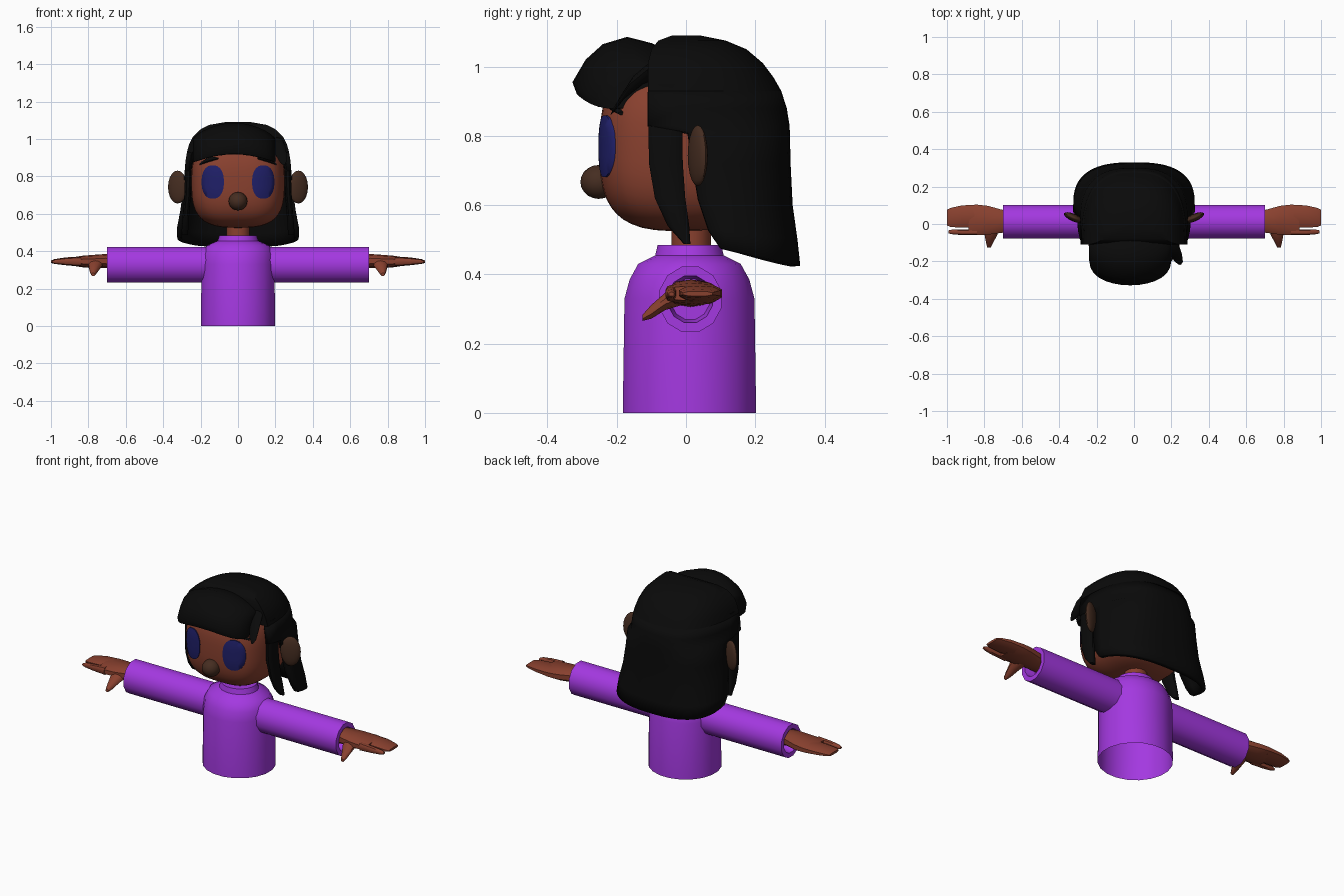
import bpy, bmesh, math
from mathutils import Vector, Matrix

if "Cube" in bpy.data.objects:
    bpy.data.objects.remove(bpy.data.objects["Cube"])


def material(name, rgb):
    m = bpy.data.materials.new(name)
    m.use_nodes = True
    m.diffuse_color = (*rgb, 1)
    m.node_tree.nodes["Principled BSDF"].inputs["Base Color"].default_value = (*rgb, 1)
    return m


PURPLE = material("purple cloth", (0.37, 0.04, 0.75))
SKIN = material("skin", (0.25, 0.052, 0.028))
BROWN = material("dark brown", (0.06, 0.026, 0.015))
BLUE = material("eye blue", (0.014, 0.014, 0.14))
BLACK = material("black hair", (0.003, 0.003, 0.003))

X, Y, Z = Vector((1, 0, 0)), Vector((0, 1, 0)), Vector((0, 0, 1))


def finish(name, bm, mat, mirror=False, thickness=0, angle=40):
    me = bpy.data.meshes.new(name)
    bm.to_mesh(me)
    bm.free()
    me.materials.append(mat)
    for p in me.polygons:
        p.use_smooth = True
    me.set_sharp_from_angle(angle=math.radians(angle))
    ob = bpy.data.objects.new(name, me)
    bpy.context.collection.objects.link(ob)
    if thickness:
        s = ob.modifiers.new("Thickness", "SOLIDIFY")
        s.thickness, s.offset = thickness, -1
    if mirror:
        m = ob.modifiers.new("Mirror", "MIRROR")
        m.use_mirror_merge = False
    return ob


def spow(v, p):
    return math.copysign(abs(v) ** p, v)


def oval(center, u, v, n=12, p=1.0):
    """Closed ring spanned by the half-axes u and v."""
    c = Vector(center)
    turns = [math.tau * (i + 0.5) / n for i in range(n)]
    return [c + u * spow(math.cos(t), p) + v * spow(math.sin(t), p) for t in turns]


def loft(name, rings, mat, closed=True, caps=(True, True), **kw):
    """Skin a list of equally long point rings."""
    bm = bmesh.new()
    rows = [[bm.verts.new(co) for co in r] for r in rings]
    n = len(rows[0])
    for a, b in zip(rows, rows[1:]):
        for j in range(n if closed else n - 1):
            k = (j + 1) % n
            bm.faces.new((a[j], a[k], b[k], b[j]))
    if caps[0]:
        bm.faces.new(rows[0][::-1])
    if caps[1]:
        bm.faces.new(rows[-1])
    return finish(name, bm, mat, **kw)


def ellipsoid(name, center, radii, mat, turn=0, **kw):
    bm = bmesh.new()
    mx = Matrix.Translation(center) @ Matrix.Rotation(turn, 4, "Z") @ Matrix.Diagonal((*radii, 1))
    bmesh.ops.create_uvsphere(bm, u_segments=16, v_segments=10, radius=1, matrix=mx)
    return finish(name, bm, mat, **kw)


# Sweater body, open at the hem
body = [(0, .2, .195), (.33, .198, .19), (.385, .193, .175), (.43, .17, .15),
        (.455, .11, .1), (.485, .1, .093)]
loft("sweater_body", [oval((0, .01, z), X * a, Y * b, 20) for z, a, b in body],
     PURPLE, caps=(False, True))

# Sleeves with a recessed cuff
sleeve = [(.08, .098), (.7, .098), (.7, .07), (.64, .06)]
loft("sleeves", [oval((x, .0125, .328), Y * r * .95, Z * r, 12) for x, r in sleeve],
     PURPLE, mirror=True)

# Hands: palm, finger group, single finger and thumb
def along_x(name, stations, mat, n=10):
    rings = [oval((x, (y0 + y1) / 2, z), Y * (y1 - y0) / 2, Z * h, n, .8)
             for x, y0, y1, z, h in stations]
    loft(name, rings, mat, mirror=True)


along_x("palms", [(.62, -.04, .065, .34, .035), (.71, -.05, .08, .348, .037),
                  (.78, -.06, .1, .345, .035), (.84, -.062, .107, .345, .03),
                  (.885, -.058, .104, .345, .022)], SKIN)
along_x("finger_groups", [(.84, -.02, .105, .345, .027), (.92, -.022, .102, .346, .021),
                          (.98, -.018, .088, .345, .013), (1, -.01, .078, .344, .007)], SKIN)
along_x("small_fingers", [(.84, -.06, -.026, .345, .024), (.92, -.06, -.03, .345, .018),
                          (.975, -.055, -.03, .344, .012), (.992, -.05, -.034, .343, .006)], SKIN)
thumb = [(.755, 0, .345, .045, .03), (.765, -.06, .322, .035, .025),
         (.772, -.1, .292, .02, .02), (.775, -.125, .275, .01, .009)]
loft("thumbs", [oval((x, y, z), X * a, Z * b, 10) for x, y, z, a, b in thumb],
     SKIN, mirror=True)

# Neck
loft("neck", [oval((0, .015, z), X * .062, Y * .058, 16) for z in (.44, .57)], SKIN)

# Head: a rounded block
HEAD_C, HEAD_R, POWER = Vector((0, -.01, .765)), Vector((.25, .24, .24)), 3
bm = bmesh.new()
bmesh.ops.create_cube(bm, size=2)
bmesh.ops.subdivide_edges(bm, edges=bm.edges[:], cuts=11, use_grid_fill=True)
for v in bm.verts:
    k = sum(abs(c) ** POWER for c in v.co) ** (1 / POWER)
    v.co = HEAD_C + (v.co / k) * HEAD_R
finish("head", bm, SKIN, angle=60)


def on_face(x, z, lift):
    """Point on the front of the head, raised by lift."""
    rest = 1 - abs(x / HEAD_R.x) ** POWER - abs((z - HEAD_C.z) / HEAD_R.z) ** POWER
    return Vector((x, HEAD_C.y - HEAD_R.y * max(rest, 0) ** (1 / POWER) - lift, z))


# Eyes laid over the curved face
eye = []
for s, lift in ((1, -.003), (1, .005), (.7, .007), (.35, .007), (.05, .007)):
    ring = oval((.135, 0, .77), X * .06 * s, Z * .09 * s, 24, .88)
    eye.append([on_face(p.x, p.z, lift) for p in ring])
loft("eyes", eye, BLUE, caps=(False, True), mirror=True, angle=60)

# Eyebrows
brow = [(.105, .897, .005), (.14, .893, .012), (.175, .882, .012), (.205, .865, .005)]
loft("eyebrows", [oval(on_face(x, z, .002), Y * .01, Z * r, 8) for x, z, r in brow],
     BLACK, mirror=True)

# Nose and ears
ellipsoid("nose", (0, -.252, .667), (.05, .053, .049), BROWN)
ellipsoid("ears", (.323, .034, .743), (.056, .02, .088), BROWN,
          turn=math.radians(24), mirror=True)


# Back hair: shell around the back of the head, flaring at the shoulders
def hair_arc(z_front, z_back, rx, y_front, y_back, n=24):
    pts = []
    for i in range(n + 1):
        t = math.pi * i / n
        s = max(math.sin(t), 0) ** .75
        pts.append(Vector((rx * spow(math.cos(t), .75), y_front + (y_back - y_front) * s,
                           z_front + (z_back - z_front) * s)))
    return pts


shell = [(.475, .425, .325, .1, .33), (.53, .5, .325, .065, .322), (.62, .6, .308, .035, .308),
         (.72, .72, .295, .018, .302), (.81, .81, .287, .005, .3), (.83, .83, .285, -.11, .299),
         (.88, .88, .281, -.11, .291), (.93, .93, .273, -.11, .275)]
loft("back_hair", [hair_arc(*r) for r in shell], BLACK, closed=False,
     caps=(False, False), thickness=.025)
crown = [(.93, .273, -.11, .275), (.97, .262, -.11, .252), (1.01, .243, -.11, .222),
         (1.05, .203, -.1, .175), (1.075, .155, -.08, .115), (1.09, .07, -.04, .04)]
loft("crown_hair", [hair_arc(z, z, *r) for z, *r in crown], BLACK)

# Side locks in front of the ears
lock = [(.488, .003, .01, .285), (.54, -.022, .032, .282), (.62, -.046, .045, .276),
        (.72, -.058, .05, .268), (.83, -.06, .05, .266), (.95, -.06, .05, .25)]
loft("side_locks", [oval((x, y, z), X * .018, Y * w, 12, .7) for z, y, w, x in lock],
     BLACK, mirror=True)

# Fringe: a curled profile swept across the forehead
profile = [(-.06, 1.05), (-.1, 1.068), (-.17, 1.086), (-.24, 1.065), (-.29, 1.02),
           (-.328, .955), (-.315, .92), (-.26, .918), (-.18, .95), (-.06, .97)]
fringe = []
for i in range(15):
    a = math.pi * (i / 14 - .5) * .97
    u = math.sin(a)
    s = .45 + .55 * math.cos(a) ** .75
    fringe.append([Vector((-.02 + .22 * u, -.06 + (y + .06) * s,
                           .97 + (z - .97) * (.4 + .6 * s) - .055 * u * u))
                   for y, z in profile])
loft("fringe", fringe, BLACK, angle=60)

# Loose strand at the left end of the fringe
strand = [(.17, -.05, 1.0, .03), (.205, -.11, .985, .035), (.225, -.165, .94, .033),
          (.24, -.2, .89, .022), (.245, -.215, .868, .008)]
loft("loose_strand", [oval((x, y, z), X * r, Z * r + Y * r * .4, 10)
                      for x, y, z, r in strand], BLACK)
